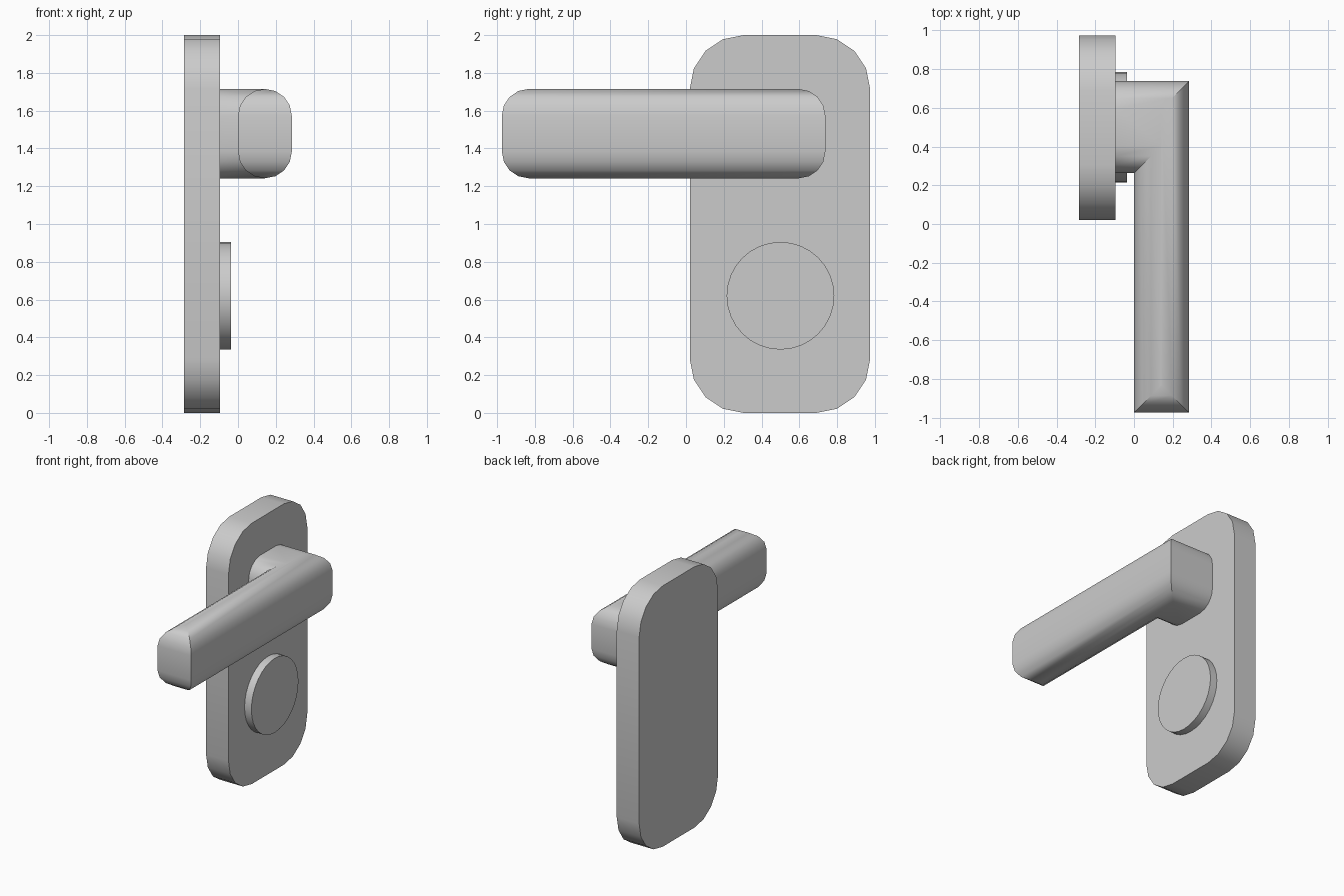
import bpy, bmesh
from math import cos, sin, pi

if "Cube" in bpy.data.objects:
    bpy.data.objects.remove(bpy.data.objects["Cube"])


def loft(name, rings):
    """Closed solid through equal-length rings, capped at both ends."""
    bm = bmesh.new()
    loops = [[bm.verts.new(p) for p in ring] for ring in rings]
    n = len(loops[0])
    for a, b in zip(loops, loops[1:]):
        for i in range(n):
            j = (i + 1) % n
            bm.faces.new((a[i], a[j], b[j], b[i]))
    bm.faces.new(loops[0][::-1])
    bm.faces.new(loops[-1])
    bmesh.ops.recalc_face_normals(bm, faces=bm.faces)
    me = bpy.data.meshes.new(name)
    bm.to_mesh(me)
    bm.free()
    ob = bpy.data.objects.new(name, me)
    bpy.context.collection.objects.link(ob)
    bpy.ops.object.select_all(action='DESELECT')
    ob.select_set(True)
    bpy.context.view_layer.objects.active = ob
    bpy.ops.object.shade_smooth_by_angle(angle=pi / 6)
    return ob


BACK, FACE = -0.285, -0.095   # wall side and room side of the plate
SEG = 4                       # steps per rounded corner

# Back plate: rounded rectangle in the y-z plane
y0, y1, z0, z1, r = 0.02, 0.975, 0.0, 2.0, 0.285
centres = [(y1 - r, z1 - r), (y0 + r, z1 - r), (y0 + r, z0 + r), (y1 - r, z0 + r)]
outline = []
for q, (cy, cz) in enumerate(centres):
    for k in range(SEG + 1):
        a = (q + k / SEG) * pi / 2
        outline.append((cy + r * cos(a), cz + r * sin(a)))
loft("back_plate", [[(x, y, z) for y, z in outline] for x in (BACK, FACE)])

# Lock disc below the handle
N = 32
circle = [(0.5 + 0.285 * cos(2 * pi * i / N), 0.62 + 0.285 * sin(2 * pi * i / N)) for i in range(N)]
loft("lock_disc", [[(x, y, z) for y, z in circle] for x in (FACE, -0.037)])


# Lever: L-shaped plan, inset towards top and bottom to round the edges
def lever_ring(d, z):
    plan = [(FACE, 0.263 + d), (d, 0.263 + d), (d, -0.975 + d),
            (0.285 - d, -0.975 + d), (0.285 - d, 0.738 - d), (FACE, 0.738 - d)]
    return [(x, y, z) for x, y in plan]


r, low, high = 0.142, 1.242, 1.715
arc = [(r * (1 - cos(a)), r * (1 - sin(a))) for a in (k * pi / 2 / SEG for k in range(SEG + 1))]
rings = [lever_ring(d, low + h) for d, h in reversed(arc)]
rings += [lever_ring(d, high - h) for d, h in arc]
loft("lever_handle", rings)
